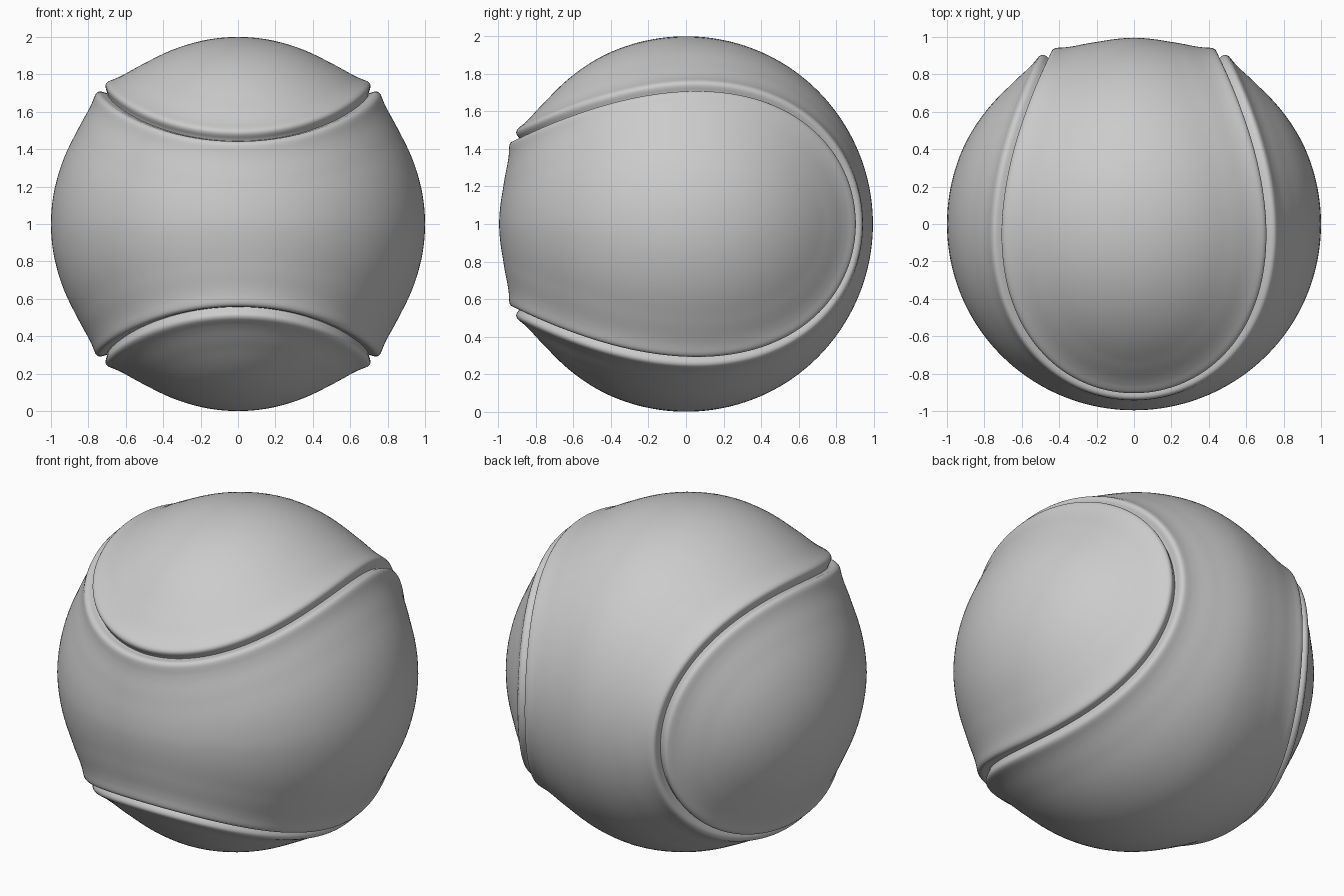
import bpy, math
from mathutils import Vector, Matrix, kdtree

if "Cube" in bpy.data.objects:
    bpy.data.objects.remove(bpy.data.objects["Cube"])

A, B = 0.725, 0.275          # seam curve shape
C = 2 * math.sqrt(A * B)
ROWS, COLS = 240, 64

# radius of the cover as a function of distance from the seam (raised lip, tight crease)
PROFILE = [(0, 0.985), (0.008, 0.997), (0.018, 1.018), (0.03, 1.029), (0.042, 1.031),
           (0.06, 1.026), (0.09, 1.015), (0.14, 1.004), (0.2, 0.998), (0.29, 0.993),
           (0.47, 0.996), (0.7, 1.0), (2.0, 1.0)]


def seam(s):
    return Vector((A * math.cos(s) - B * math.cos(3 * s),
                   C * math.cos(2 * s),
                   A * math.sin(s) + B * math.sin(3 * s))).normalized()


def slope(i):
    if i == 0:
        return 1.5
    if i == len(PROFILE) - 1:
        return 0
    (d0, r0), (d1, r1), (d2, r2) = PROFILE[i - 1:i + 2]
    a, b = (r1 - r0) / (d1 - d0), (r2 - r1) / (d2 - d1)
    return 0 if a * b <= 0 else 2 * a * b / (a + b)


def radius(d):
    # smooth monotone interpolation of the profile
    for i in range(len(PROFILE) - 1):
        (d0, r0), (d1, r1) = PROFILE[i], PROFILE[i + 1]
        if d <= d1:
            h = d1 - d0
            t = (d - d0) / h
            return (r0 * (2*t**3 - 3*t*t + 1) + r1 * (3*t*t - 2*t**3)
                    + h * slope(i) * (t**3 - 2*t*t + t) + h * slope(i + 1) * (t**3 - t*t))
    return 1.0


# dense seam samples for distance lookup
N = 16000
tree = kdtree.KDTree(N)
for i in range(N):
    tree.insert(seam(2 * math.pi * i / N), i)
tree.balance()

# one cover panel: arcs spanning from one side of the seam to the mirrored side
verts, faces = [], []
for i in range(ROWS + 1):
    s = -math.pi / 2 + math.pi * i / ROWS
    p = seam(s)
    half = math.asin(max(-1, min(1, p.x)))
    mid = Vector((0, p.y, p.z)).normalized()
    for j in range(COLS + 1):
        t = 2 * j / COLS - 1
        f = math.copysign(1 - (1 - abs(t)) ** 2.2, t)
        q = mid * math.cos(f * half) + Vector((math.sin(f * half), 0, 0))
        d = 0 if j in (0, COLS) else tree.find(q)[2]
        verts.append(q * radius(d))
W = COLS + 1
for i in range(ROWS):
    for j in range(COLS):
        k = i * W + j
        faces.append((k, k + W, k + W + 1, k + 1))

mesh = bpy.data.meshes.new("cover_panel")
mesh.from_pydata(verts, [], faces)

# merge the pinched ends, face outward, shade smooth
import bmesh
bm = bmesh.new()
bm.from_mesh(mesh)
bmesh.ops.remove_doubles(bm, verts=bm.verts, dist=1e-6)
bm.normal_update()
if sum(f.normal.dot(f.calc_center_median()) for f in bm.faces) < 0:
    bmesh.ops.reverse_faces(bm, faces=bm.faces)
for f in bm.faces:
    f.smooth = True
bm.to_mesh(mesh)
bm.free()

# the two interlocking panels
up = Matrix.Translation((0, 0, 1))
turn = Matrix.Rotation(math.pi, 4, Vector((1, 0, 1)))
for name, m in (("top_back_panel", up), ("side_front_panel", up @ turn)):
    ob = bpy.data.objects.new(name, mesh)
    bpy.context.collection.objects.link(ob)
    ob.matrix_world = m
